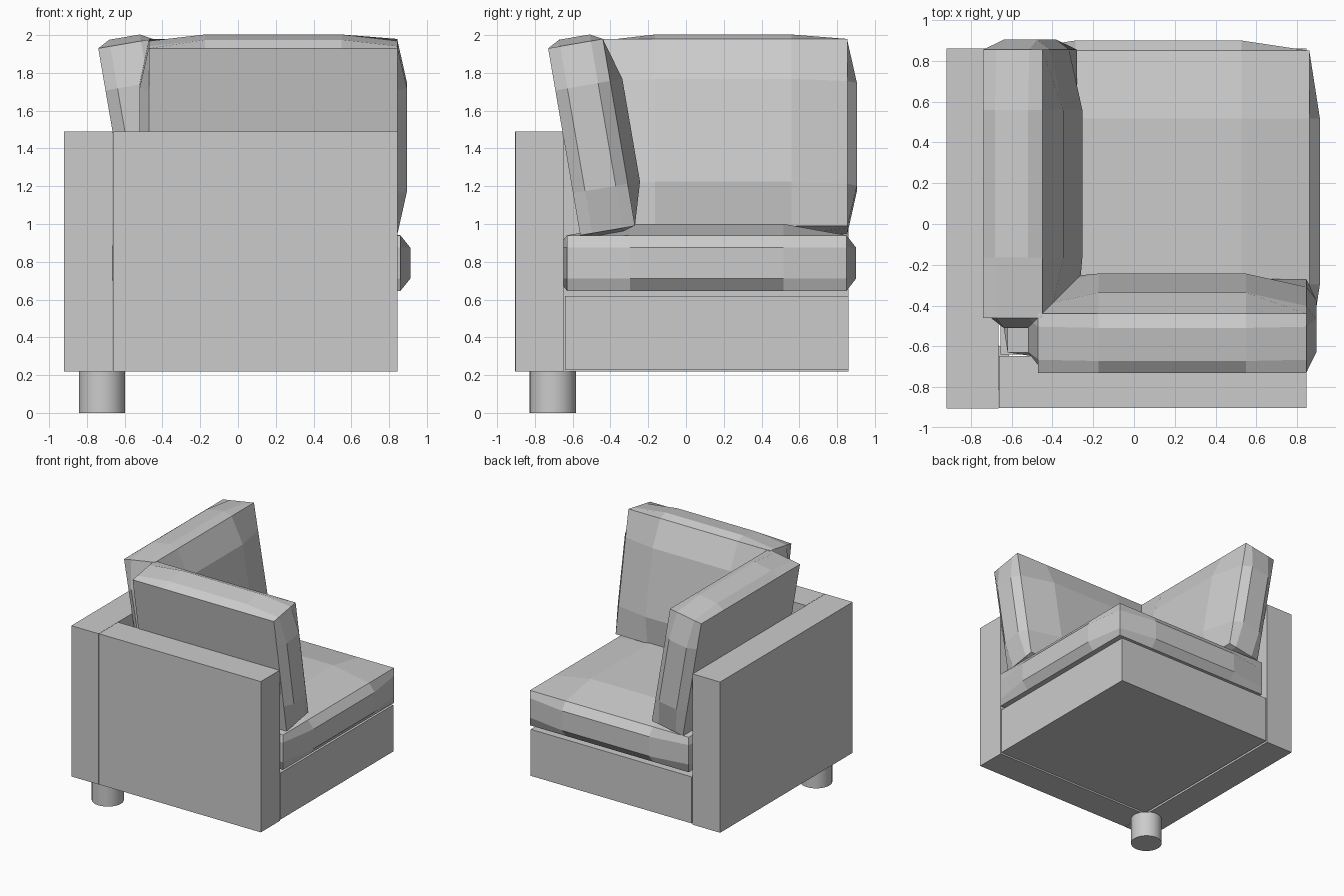
import bpy, bmesh, math
from mathutils import Matrix, Vector

if "Cube" in bpy.data.objects:
    bpy.data.objects.remove(bpy.data.objects["Cube"])


def add_mesh(name, bm):
    bmesh.ops.recalc_face_normals(bm, faces=bm.faces[:])
    mesh = bpy.data.meshes.new(name)
    bm.to_mesh(mesh)
    bm.free()
    ob = bpy.data.objects.new(name, mesh)
    bpy.context.collection.objects.link(ob)
    return ob


def box(name, lo, hi):
    bm = bmesh.new()
    bmesh.ops.create_cube(bm, size=1)
    lo, hi = Vector(lo), Vector(hi)
    for v in bm.verts:
        v.co = Vector([(a + b) / 2 + c * (b - a) for a, b, c in zip(lo, hi, v.co)])
    return add_mesh(name, bm)


def cushion(name, half, bulge, matrix):
    """Puffed slab: local z is its thickness, and only the +z face and the rim swell."""
    inner = (0.55, 0.55, 0.56)
    bm = bmesh.new()
    bmesh.ops.create_cube(bm, size=2)
    bmesh.ops.subdivide_edges(bm, edges=bm.edges[:], cuts=2, use_grid_fill=True)
    for v in bm.verts:
        p = v.co.copy()
        edge = [abs(c) > 0.9 for c in p]
        for i in range(3):
            s = math.copysign(1, p[i])
            v.co[i] = s * half[i] * (1 if edge[i] else inner[i])
            # vertices inside a face swell outwards along that face
            if edge[i] and sum(edge) == 1 and not (i == 2 and s < 0):
                v.co[i] += s * bulge[i]
    bm.transform(matrix)
    return add_mesh(name, bm)


# Frame: two walls meeting in the corner, and the seat base
box("left_wall", (-0.92, -0.905, 0.22), (-0.665, 0.86, 1.49))
box("back_wall", (-0.663, -0.903, 0.22), (0.845, -0.648, 1.49))
box("seat_base", (-0.655, -0.64, 0.228), (0.845, 0.86, 0.62))

# Corner leg
bm = bmesh.new()
bmesh.ops.create_cone(bm, cap_ends=True, segments=32, radius1=0.123, radius2=0.123,
                      depth=0.22, matrix=Matrix.Translation((-0.72, -0.705, 0.11)))
leg = add_mesh("corner_leg", bm)
for poly in leg.data.polygons:
    poly.use_smooth = len(poly.vertices) == 4
leg.data.set_sharp_from_angle(angle=math.radians(40))

# Seat cushion
cushion("seat_cushion", (0.74, 0.74, 0.147), (0.052, 0.05, 0.06),
        Matrix.Translation((0.12, 0.11, 0.793)))

# Back cushions: leaning slabs, the second is the first with x and y swapped
t = math.radians(9.74)
lean = Matrix(((1, 0, 0, 0.187),
               (0, -math.sin(t), math.cos(t), -0.50),
               (0, math.cos(t), math.sin(t), 1.46),
               (0, 0, 0, 1)))
swap = Matrix(((0, 1, 0, -0.01), (1, 0, 0, 0.01), (0, 0, 1, 0), (0, 0, 0, 1)))
half, bulge = (0.658, 0.502, 0.147), (0.05, 0.035, 0.066)
cushion("back_cushion", half, bulge, lean)
cushion("left_cushion", half, bulge, swap @ lean)
